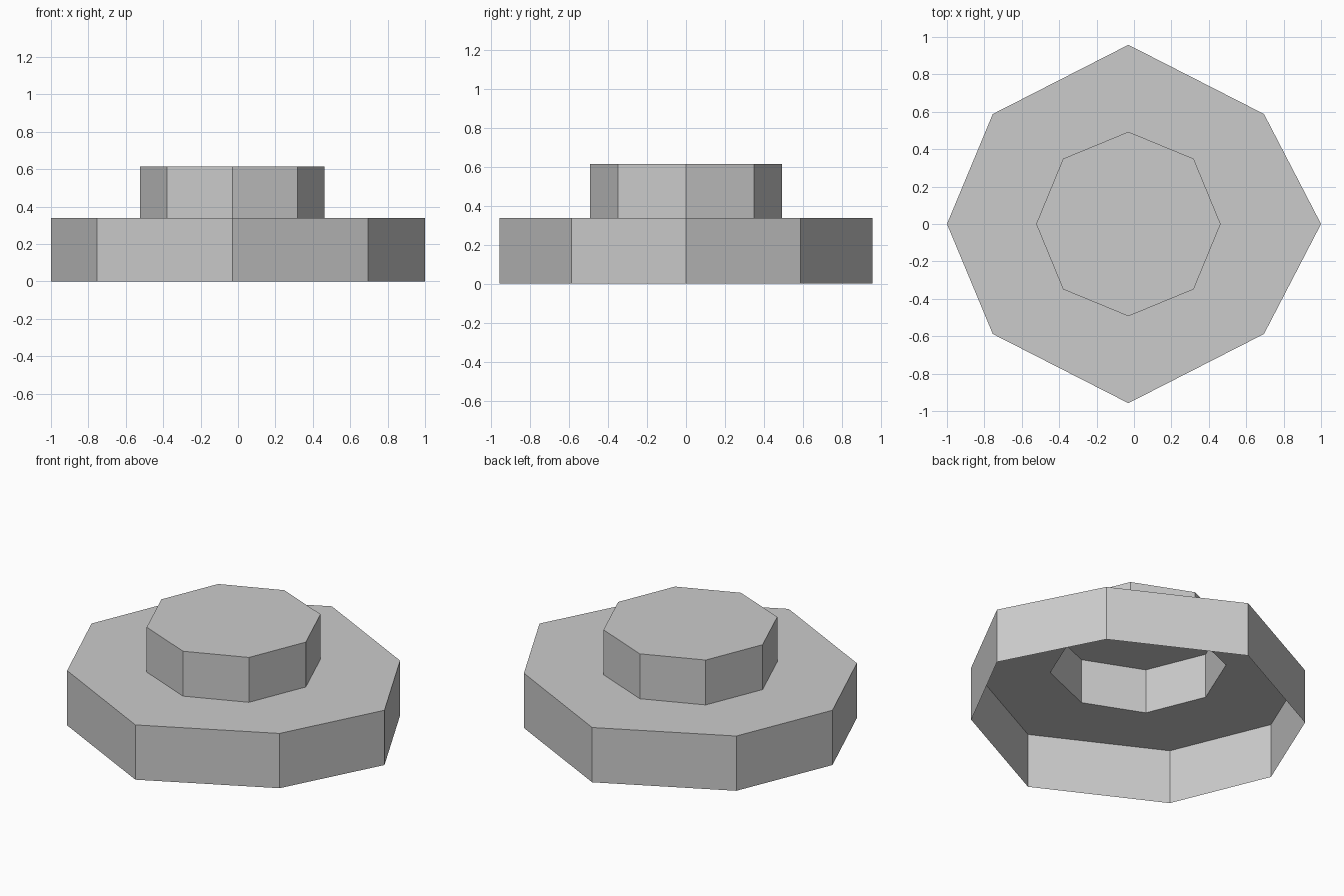
import bpy
import bmesh
from mathutils import Vector

cube = bpy.data.objects.get("Cube")
if cube:
    bpy.data.objects.remove(cube, do_unlink=True)

CENTRE_X = -0.03
STEP_Z = 0.338
TOP_Z = 0.615

grey = bpy.data.materials.new("plain grey")
grey.use_nodes = True
colour = (0.6, 0.6, 0.6, 1)
grey.diffuse_color = colour
grey.node_tree.nodes["Principled BSDF"].inputs["Base Color"].default_value = colour


def octagon(right, diag_x, diag_y, side, left):
    """Eight corners, mirrored front to back, counter-clockwise from +x."""
    back = [(diag_x, diag_y), (0, side), (-diag_x, diag_y)]
    front = [(x, -y) for x, y in reversed(back)]
    corners = [(right, 0)] + back + [(-left, 0)] + front
    return [Vector((x + CENTRE_X, y, 0)) for x, y in corners]


def ring(bm, corners, z):
    return [bm.verts.new((c.x, c.y, z)) for c in corners]


def bridge(bm, lower, upper):
    """Faces between two rings of corners."""
    for i in range(len(lower)):
        j = (i + 1) % len(lower)
        bm.faces.new((lower[i], lower[j], upper[j], upper[i]))


def finish(bm, name):
    mesh = bpy.data.meshes.new(name)
    bm.to_mesh(mesh)
    bm.free()
    mesh.materials.append(grey)
    obj = bpy.data.objects.new(name, mesh)
    bpy.context.collection.objects.link(obj)


outer = octagon(1.03, 0.725, 0.588, 0.958, 0.97)
inner = octagon(0.493, 0.349, 0.349, 0.493, 0.493)

# Wide base: open underneath, with a flat ledge around the drum
bm = bmesh.new()
foot = ring(bm, outer, 0)
rim = ring(bm, outer, STEP_Z)
bridge(bm, foot, rim)
bridge(bm, rim, ring(bm, inner, STEP_Z))
finish(bm, "base_shell")

# Raised drum: hollow, closed on top
bm = bmesh.new()
drum_foot = ring(bm, inner, STEP_Z)
drum_rim = ring(bm, inner, TOP_Z)
bridge(bm, drum_foot, drum_rim)
bm.faces.new(drum_rim)
finish(bm, "upper_drum")
